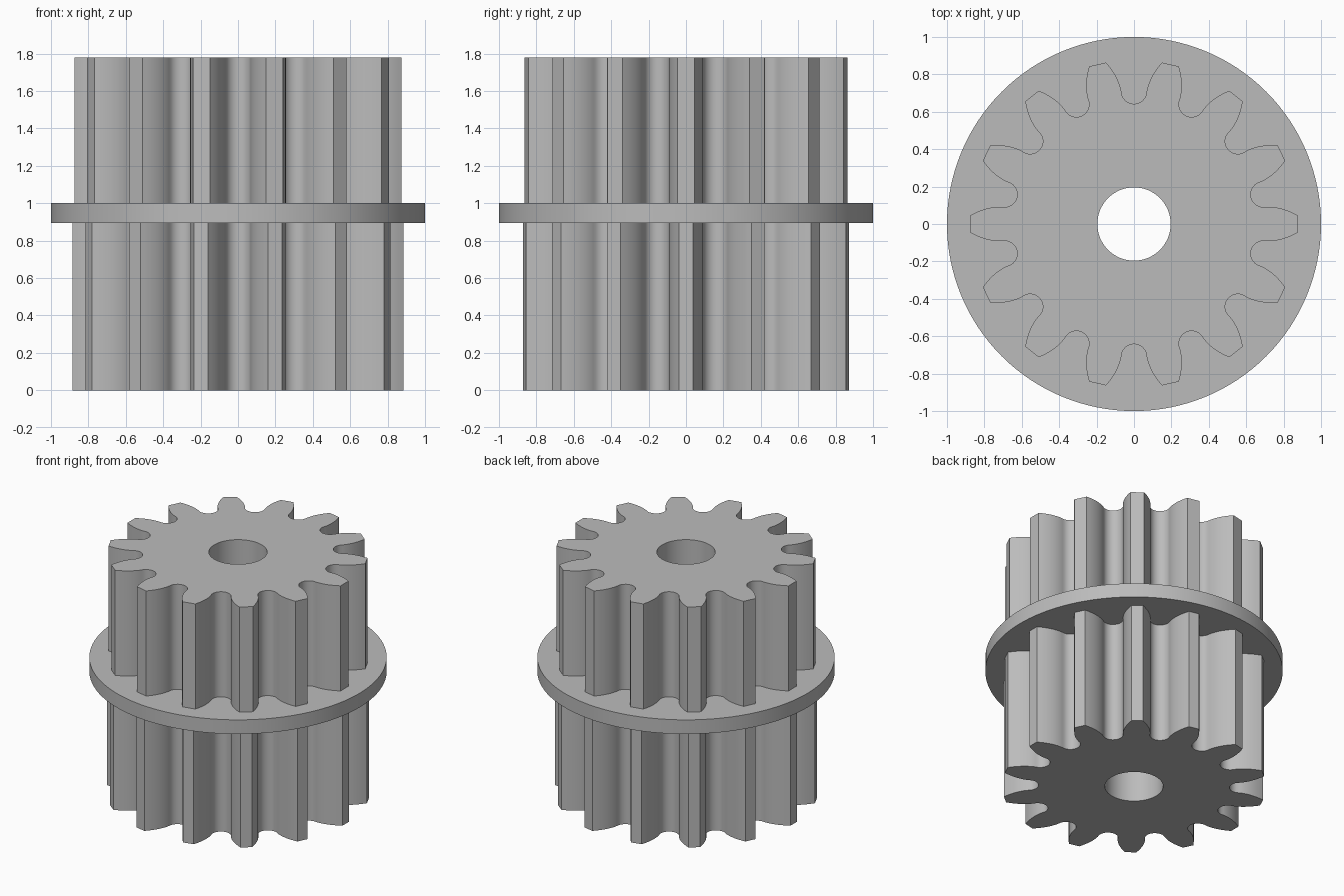
import bpy, bmesh
from math import sin, cos, pi, radians
from mathutils import Vector, Matrix

cube = bpy.data.objects.get("Cube")
if cube:
    bpy.data.objects.remove(cube)

TEETH = 14
BORE = 0.196

steel = bpy.data.materials.new("grey steel")
steel.use_nodes = True
GREY = (0.5, 0.5, 0.5, 1)
steel.diffuse_color = GREY
steel.node_tree.nodes["Principled BSDF"].inputs["Base Color"].default_value = GREY


def circle(radius, count):
    return [Vector((radius * cos(2 * pi * i / count), radius * sin(2 * pi * i / count)))
            for i in range(count)]


def gear_outline(tip_radius, tip_half_angle):
    """Closed outline: a round-bottomed gap with bulging flanks, repeated."""
    pitch = 2 * pi / TEETH
    root, centre = 0.068, 0.71
    # half a gap, drawn about the y axis: root arc, then flank curve
    half = [Vector((root * sin(a), centre - root * cos(a)))
            for a in (pi / 2 * i / 6 for i in range(6))]
    corner = pitch / 2 - tip_half_angle
    start = Vector((root, centre))
    end = Vector((tip_radius * sin(corner), tip_radius * cos(corner)))
    bulge = Vector((0.083, 0.79))
    for i in range(9):
        t = i / 8
        half.append(start * (1 - t) ** 2 + bulge * 2 * t * (1 - t) + end * t * t)
    gap = half[::-1] + [Vector((-p.x, p.y)) for p in half[1:]]
    return [Matrix.Rotation(pitch * k, 2) @ p for k in range(TEETH) for p in gap]


def bored_prism(name, outline, bottom, top):
    """Extrude an outline with a central bore between two heights."""
    bm = bmesh.new()
    for loop in (outline, circle(BORE, 64)):
        verts = [bm.verts.new((p.x, p.y, bottom)) for p in loop]
        for a, b in zip(verts, verts[1:] + verts[:1]):
            bm.edges.new((a, b))
    bmesh.ops.triangle_fill(bm, edges=bm.edges[:], use_beauty=True, normal=(0, 0, -1))
    solid = bmesh.ops.extrude_face_region(bm, geom=bm.faces[:], use_keep_orig=True)
    raised = [g for g in solid["geom"] if isinstance(g, bmesh.types.BMVert)]
    bmesh.ops.translate(bm, verts=raised, vec=(0, 0, top - bottom))
    bmesh.ops.recalc_face_normals(bm, faces=bm.faces[:])
    mesh = bpy.data.meshes.new(name)
    bm.to_mesh(mesh)
    bm.free()
    mesh.materials.append(steel)
    obj = bpy.data.objects.new(name, mesh)
    bpy.context.collection.objects.link(obj)
    bpy.ops.object.select_all(action="DESELECT")
    obj.select_set(True)
    bpy.context.view_layer.objects.active = obj
    bpy.ops.object.shade_smooth_by_angle(angle=radians(28))
    return obj


# Lower gear has slightly longer, narrower teeth than the upper one
bored_prism("lower_gear", gear_outline(0.886, radians(2.5)), 0, 0.895)
bored_prism("flange", circle(1, 128), 0.895, 1.0)
bored_prism("upper_gear", gear_outline(0.876, radians(3.0)), 1.0, 1.78)
